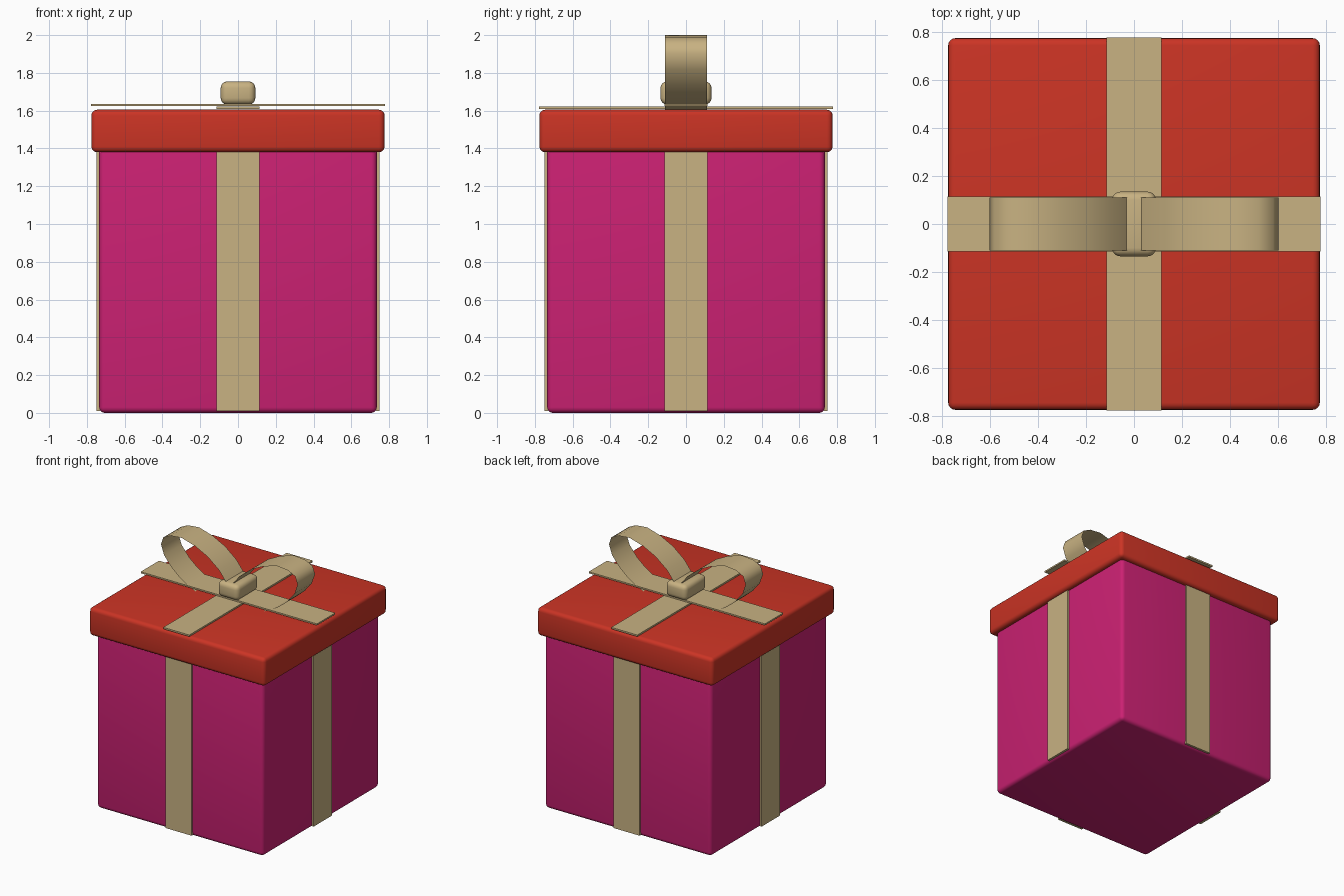
import bpy
import bmesh
from mathutils import Vector

cube = bpy.data.objects.get("Cube")
if cube:
    bpy.data.objects.remove(cube, do_unlink=True)


def material(name, rgb):
    mat = bpy.data.materials.new(name)
    mat.use_nodes = True
    mat.diffuse_color = (*rgb, 1)
    mat.node_tree.nodes["Principled BSDF"].inputs["Base Color"].default_value = (*rgb, 1)
    return mat


MAGENTA = material("magenta_paper", (0.60, 0.015, 0.17))
RED = material("red_lid", (0.60, 0.034, 0.018))
GOLD = material("gold_ribbon", (0.58, 0.445, 0.223))


def add_object(name, bm, mat, angle):
    mesh = bpy.data.meshes.new(name)
    bm.to_mesh(mesh)
    bm.free()
    mesh.materials.append(mat)
    obj = bpy.data.objects.new(name, mesh)
    bpy.context.collection.objects.link(obj)
    bpy.ops.object.select_all(action="DESELECT")
    obj.select_set(True)
    bpy.context.view_layer.objects.active = obj
    bpy.ops.object.shade_smooth_by_angle(angle=angle)
    return obj


def box(name, low, high, mat, bevel=0):
    """Box between two corners, with optional rounded edges."""
    low, high = Vector(low), Vector(high)
    bm = bmesh.new()
    bmesh.ops.create_cube(bm, size=1)
    bmesh.ops.scale(bm, vec=high - low, verts=bm.verts)
    bmesh.ops.translate(bm, vec=(low + high) / 2, verts=bm.verts)
    if bevel:
        bmesh.ops.bevel(bm, geom=bm.edges[:], offset=bevel, segments=4,
                        profile=0.5, affect="EDGES")
    return add_object(name, bm, mat, 0.6)


# Box and lid
BODY, LID, HALF = 0.735, 0.776, 0.115
box("box_body", (-BODY, -BODY, 0), (BODY, BODY, 1.45), MAGENTA, 0.03)
box("lid", (-LID, -LID, 1.38), (LID, LID, 1.605), RED, 0.03)

# Ribbon down each side
IN, OUT = BODY - 0.005, 0.748
for name, s in (("front", -1), ("back", 1)):
    a, b = sorted((s * IN, s * OUT))
    box(name + "_ribbon", (-HALF, a, 0.01), (HALF, b, 1.42), GOLD)
for name, s in (("right", -1), ("left", 1)):
    a, b = sorted((s * IN, s * OUT))
    box(name + "_ribbon", (a, -HALF, 0.01), (b, HALF, 1.42), GOLD)

# Crossed ribbons over the lid
box("lid_ribbon_lengthwise", (-HALF, -0.778, 1.61), (HALF, 0.778, 1.623), GOLD)
box("lid_ribbon_crosswise", (-0.778, -HALF, 1.624), (0.778, HALF, 1.636), GOLD)

# Bow: two thin loops and a rounded knot
LOOP = [(0.02, 1.74), (0.09, 1.83), (0.19, 1.91), (0.30, 1.965), (0.42, 2.0),
        (0.52, 1.99), (0.582, 1.96), (0.603, 1.9), (0.575, 1.82), (0.51, 1.74),
        (0.44, 1.68), (0.37, 1.637), (0.29, 1.6), (0.17, 1.57), (0.06, 1.59)]


def bow_loop(name, side):
    bm = bmesh.new()
    rows = [[bm.verts.new((side * x, y, z)) for y in (-0.11, 0.11)] for x, z in LOOP]
    for (a, b), (c, d) in zip(rows, rows[1:]):
        bm.faces.new((a, c, d, b) if side > 0 else (a, b, d, c))
    add_object(name, bm, GOLD, 1.2)


bow_loop("left_bow_loop", 1)
bow_loop("right_bow_loop", -1)
box("bow_knot", (-0.092, -0.135, 1.632), (0.092, 0.135, 1.755), GOLD, 0.035)
